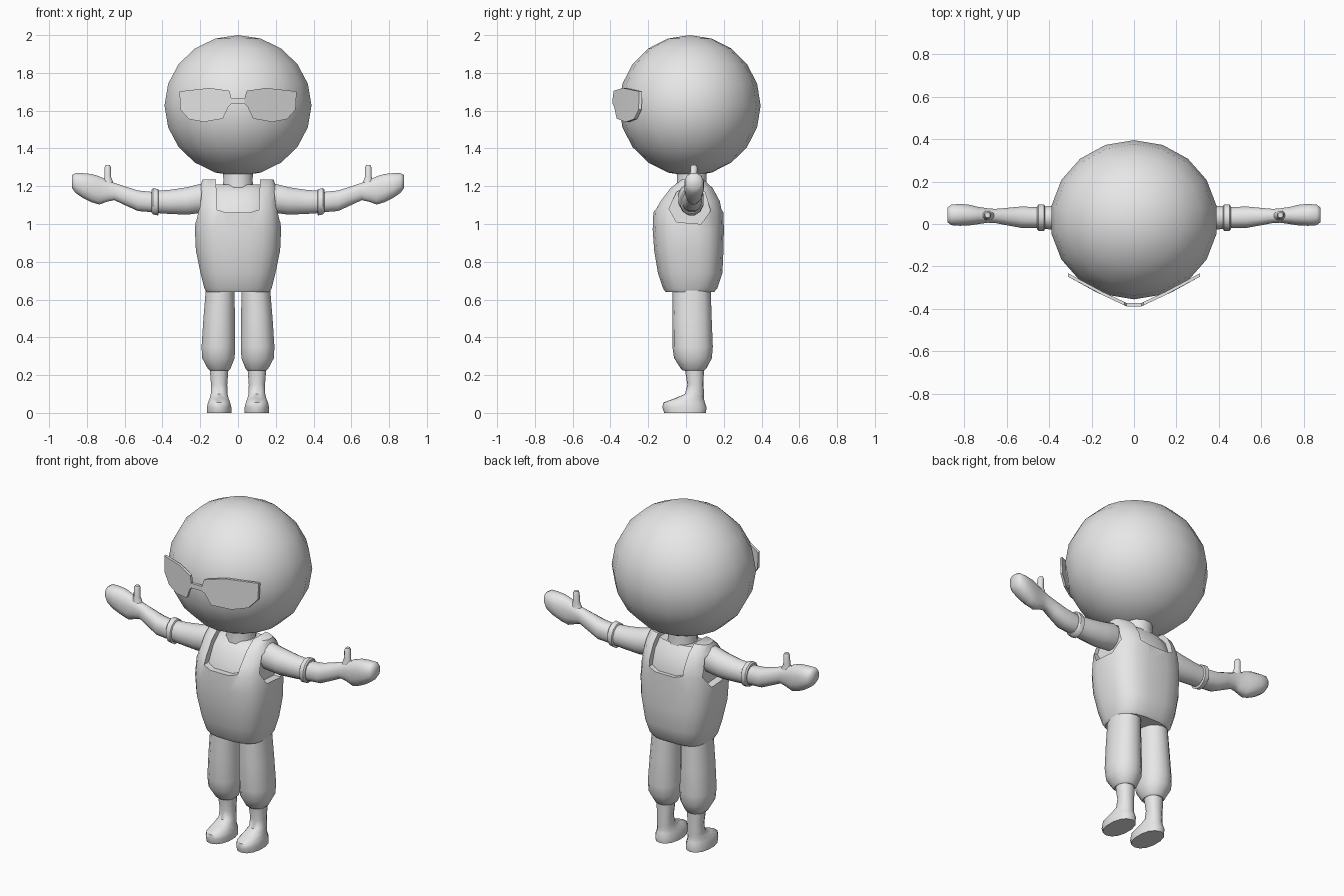
import bpy, bmesh, math
from mathutils import Vector

grey = bpy.data.materials.new("plain grey")
grey.diffuse_color = (0.8, 0.8, 0.8, 1)


def finish(name, bm, mirror=False, angle=40):
    """Turn a bmesh into a shaded object, optionally mirrored in x."""
    bmesh.ops.recalc_face_normals(bm, faces=bm.faces)
    me = bpy.data.meshes.new(name)
    bm.to_mesh(me)
    bm.free()
    ob = bpy.data.objects.new(name, me)
    bpy.context.collection.objects.link(ob)
    me.materials.append(grey)
    if mirror:
        ob.modifiers.new("mirror", 'MIRROR').use_mirror_merge = False
    smooth(ob, angle)
    return ob


def smooth(ob, angle):
    bpy.ops.object.select_all(action='DESELECT')
    ob.select_set(True)
    bpy.context.view_layer.objects.active = ob
    bpy.ops.object.shade_smooth_by_angle(angle=math.radians(angle))


def loft(name, rings, axis='z', n=12, power=2.0, mirror=False, angle=40):
    """Rings are (position, centre u, centre v, radius u, radius v)."""
    bm = bmesh.new()
    loops = []
    for t, cu, cv, ru, rv in rings:
        loop = []
        for i in range(n):
            a = 2 * math.pi * (i + 0.5) / n
            c, s = math.cos(a), math.sin(a)
            u = cu + ru * math.copysign(abs(c) ** (2 / power), c)
            v = cv + rv * math.copysign(abs(s) ** (2 / power), s)
            loop.append(bm.verts.new((u, v, t) if axis == 'z' else (t, u, v)))
        loops.append(loop)
    for a, b in zip(loops, loops[1:]):
        for i in range(n):
            j = (i + 1) % n
            bm.faces.new((a[i], a[j], b[j], b[i]))
    bm.faces.new(loops[0])
    bm.faces.new(loops[-1])
    return finish(name, bm, mirror, angle)


def prism(name, outline, lo, hi, axis):
    """Extrude an outline: (x, z) along y, or (y, z) along x."""
    bm = bmesh.new()
    ends = [[bm.verts.new((p, d, q) if axis == 'y' else (d, p, q)) for p, q in outline]
            for d in (lo, hi)]
    for e in ends:
        bm.faces.new(e)
    for i in range(len(outline)):
        j = (i + 1) % len(outline)
        bm.faces.new((ends[0][i], ends[0][j], ends[1][j], ends[1][i]))
    return finish(name, bm)


def cut(target, cutter):
    m = target.modifiers.new("cut", 'BOOLEAN')
    m.operation, m.solver, m.object = 'DIFFERENCE', 'EXACT', cutter
    bpy.context.view_layer.objects.active = target
    bpy.ops.object.modifier_apply(modifier=m.name)
    bpy.data.objects.remove(cutter)


# Head: faceted outline, smooth shading
bm = bmesh.new()
bmesh.ops.create_uvsphere(bm, u_segments=18, v_segments=10, radius=1)
for v in bm.verts:
    v.co = Vector((v.co.x * 0.395, 0.02 + v.co.y * 0.375, 1.627 + v.co.z * 0.373))
finish("head", bm, angle=60)

loft("neck", [(1.15, 0, 0.03, 0.09, 0.09), (1.23, 0, 0.03, 0.08, 0.08),
              (1.32, 0, 0.03, 0.085, 0.085)])

# Shirt under the overalls
loft("shirt", [(0.75, 0, 0.02, 0.16, 0.13), (0.98, 0, 0.015, 0.185, 0.165),
               (1.07, 0, 0.02, 0.18, 0.158), (1.16, 0, 0.03, 0.165, 0.115),
               (1.21, 0, 0.035, 0.13, 0.07)], n=16, power=2.8, angle=50)

# Overalls, with neck and arm openings
overalls = loft("overalls", [
    (0.64, 0, 0.02, 0.168, 0.13), (0.66, 0, 0.022, 0.18, 0.145),
    (0.74, 0, 0.022, 0.2, 0.172), (0.86, 0, 0.015, 0.225, 0.185),
    (0.97, 0, 0.012, 0.23, 0.19), (1.07, 0, 0.013, 0.222, 0.187),
    (1.12, 0, 0.022, 0.213, 0.168), (1.19, 0, 0.03, 0.205, 0.12),
    (1.235, 0, 0.035, 0.19, 0.065)], n=20, power=2.9, angle=45)
cut(overalls, prism("neck_cutter", [(-0.12, 1.3), (-0.11, 1.075), (-0.06, 1.06),
                                    (0.06, 1.06), (0.11, 1.075), (0.12, 1.3)], -0.5, 0.5, 'y'))
armhole = [(-0.09, 1.08), (-0.05, 1.01), (0.08, 1.0), (0.13, 1.07),
           (0.1, 1.17), (0.03, 1.21), (-0.05, 1.17)]
for lo, hi in ((-0.4, -0.18), (0.18, 0.4)):
    cut(overalls, prism("arm_cutter", armhole, lo, hi, 'x'))
smooth(overalls, 45)

# Arms: sleeve, cuff, forearm with mitten hand, thumb
loft("sleeve", [(0.14, 0.025, 1.14, 0.06, 0.075), (0.2, 0.025, 1.135, 0.07, 0.08),
                (0.27, 0.028, 1.122, 0.068, 0.075), (0.36, 0.03, 1.117, 0.06, 0.066),
                (0.45, 0.03, 1.117, 0.053, 0.06)], axis='x', mirror=True)
loft("sleeve_cuff", [(0.42, 0.03, 1.115, 0.058, 0.066), (0.424, 0.03, 1.115, 0.064, 0.072),
                     (0.45, 0.03, 1.12, 0.064, 0.072), (0.457, 0.03, 1.12, 0.056, 0.064)],
     axis='x', mirror=True)
loft("forearm_and_hand", [
    (0.44, 0.03, 1.115, 0.05, 0.055), (0.53, 0.032, 1.123, 0.052, 0.056),
    (0.6, 0.035, 1.15, 0.042, 0.051), (0.655, 0.038, 1.172, 0.034, 0.047),
    (0.69, 0.04, 1.175, 0.035, 0.058), (0.735, 0.04, 1.178, 0.042, 0.077),
    (0.775, 0.042, 1.19, 0.05, 0.077), (0.82, 0.043, 1.203, 0.053, 0.068),
    (0.86, 0.043, 1.217, 0.05, 0.054), (0.878, 0.043, 1.224, 0.036, 0.036)],
    axis='x', power=2.3, mirror=True, angle=60)
loft("thumb", [(1.19, 0.69, 0.04, 0.045, 0.028), (1.225, 0.69, 0.04, 0.03, 0.024),
               (1.25, 0.69, 0.04, 0.019, 0.02), (1.3, 0.69, 0.042, 0.018, 0.02),
               (1.313, 0.69, 0.042, 0.012, 0.013)], n=8, mirror=True, angle=60)

# Trouser legs, gathered at the hem
loft("trouser_leg", [
    (0.225, 0.1, 0.04, 0.052, 0.058), (0.235, 0.1, 0.04, 0.062, 0.068),
    (0.29, 0.104, 0.037, 0.088, 0.1), (0.35, 0.104, 0.035, 0.091, 0.107),
    (0.5, 0.1, 0.032, 0.085, 0.104), (0.68, 0.093, 0.03, 0.077, 0.1)],
    n=14, power=2.2, mirror=True)

# Boots, ankle and foot in one piece
loft("boot", [
    (0.0, 0.1, -0.005, 0.066, 0.11), (0.03, 0.1, -0.008, 0.066, 0.117),
    (0.055, 0.1, -0.01, 0.06, 0.11), (0.075, 0.1, 0.015, 0.052, 0.08),
    (0.1, 0.1, 0.045, 0.045, 0.05), (0.15, 0.1, 0.05, 0.044, 0.043),
    (0.25, 0.1, 0.043, 0.052, 0.052)], n=14, power=2.2, mirror=True, angle=50)

# Glasses: half outline swept back from a bridge, mirrored
outline = [(0.0, 1.665), (0.035, 1.665), (0.045, 1.705), (0.15, 1.72), (0.31, 1.702),
           (0.305, 1.605), (0.26, 1.555), (0.18, 1.54), (0.08, 1.558), (0.05, 1.622),
           (0.035, 1.637), (0.0, 1.637)]
bm = bmesh.new()


def swept(x, z, back):
    y = -0.388 + max(0, x - 0.035) * 0.47 + max(0, x - 0.18) * 0.08
    return bm.verts.new((x, y + back, z))


sheets = [[swept(x, z, b) for x, z in outline] for b in (0, 0.016)]
for s in sheets:
    bm.faces.new((s[0], s[1], s[10], s[11]))
    bm.faces.new((s[1], s[2], s[3], s[7], s[8], s[9], s[10]))
    bm.faces.new(s[3:8])
for i in range(len(outline) - 1):
    bm.faces.new((sheets[0][i], sheets[0][i + 1], sheets[1][i + 1], sheets[1][i]))
finish("glasses", bm, mirror=True, angle=25)
